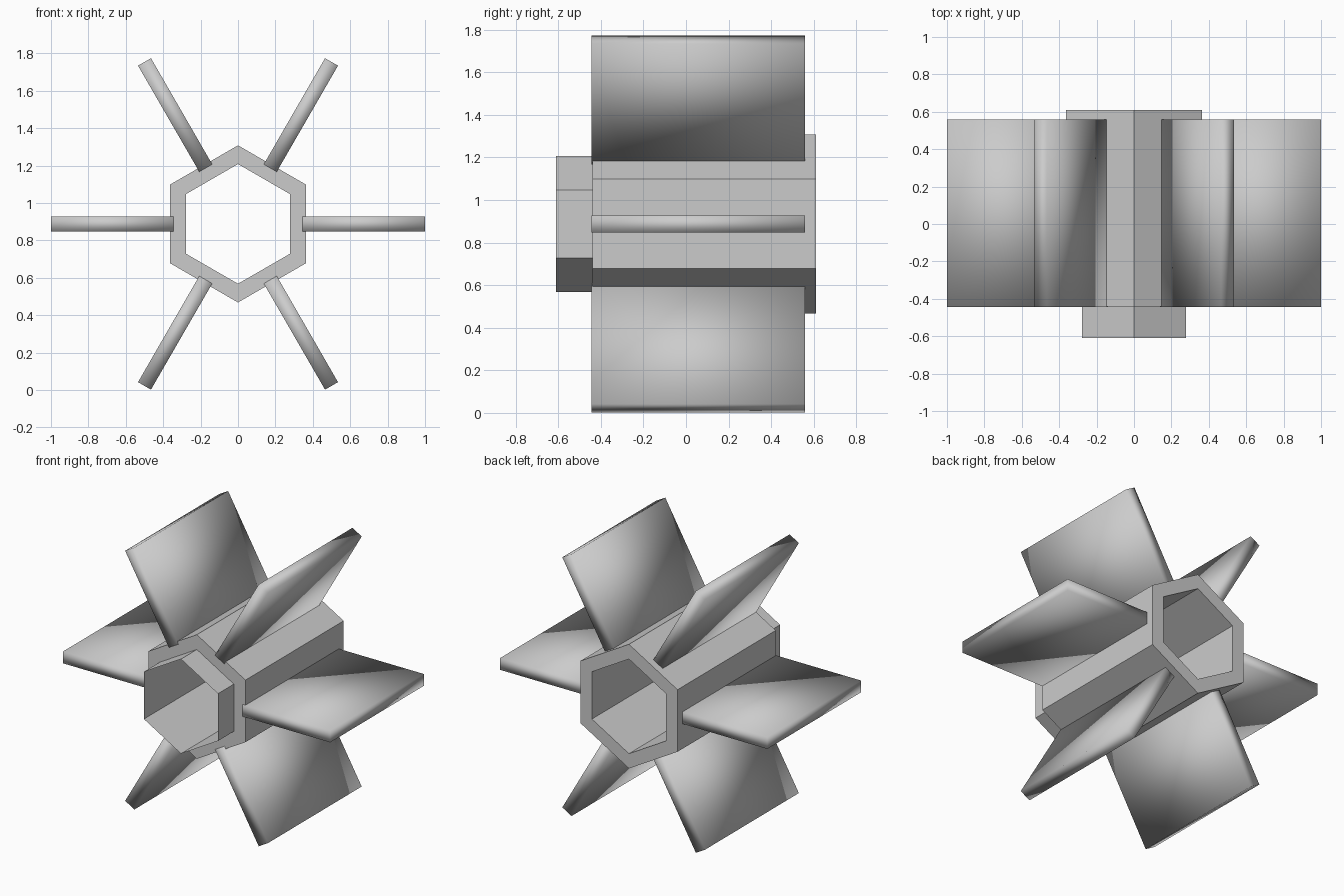
import bpy, bmesh, math
from mathutils import Matrix, Vector

if "Cube" in bpy.data.objects:
    bpy.data.objects.remove(bpy.data.objects["Cube"])

CZ = 0.888           # height of the wheel axis
R_OUT, R_IN = 0.42, 0.32


def finish(name, bm, smooth=False):
    bmesh.ops.recalc_face_normals(bm, faces=bm.faces)
    mesh = bpy.data.meshes.new(name)
    bm.to_mesh(mesh)
    bm.free()
    for p in mesh.polygons:
        p.use_smooth = smooth
    obj = bpy.data.objects.new(name, mesh)
    obj.location.z = CZ
    bpy.context.collection.objects.link(obj)
    return obj


def hex_loft(name, profile, closed):
    """Sweep (radius, y) profile points around the y axis in six steps, corner up."""
    bm = bmesh.new()
    angles = [math.radians(90 + 60 * i) for i in range(6)]
    rings = [[bm.verts.new((r * math.cos(a), y, r * math.sin(a))) for a in angles]
             for r, y in profile]
    pairs = list(zip(rings, rings[1:]))
    if closed:
        pairs.append((rings[-1], rings[0]))
    for a, b in pairs:
        for i in range(6):
            j = (i + 1) % 6
            bm.faces.new((a[i], a[j], b[j], b[i]))
    return finish(name, bm)


# Thick hexagonal hub with a through hole
hex_loft("hub", [(R_OUT, -0.44), (R_OUT, 0.61), (R_IN, 0.61), (R_IN, -0.44)], True)

# Thin-walled sleeve sticking out at the front
hex_loft("front_sleeve", [(R_IN, -0.61), (R_IN, -0.44)], False)

# Six flat paddles, sunk slightly into the hub faces
for k in range(6):
    bm = bmesh.new()
    bmesh.ops.create_cube(bm, size=1, matrix=Matrix.Translation((0.6725, 0.058, 0))
                          @ Matrix.Diagonal((0.655, 1.002, 0.08, 1)))
    bmesh.ops.rotate(bm, verts=bm.verts, cent=Vector(),
                     matrix=Matrix.Rotation(math.radians(60 * k), 3, 'Y'))
    finish(f"paddle_{k + 1}", bm, smooth=True)
